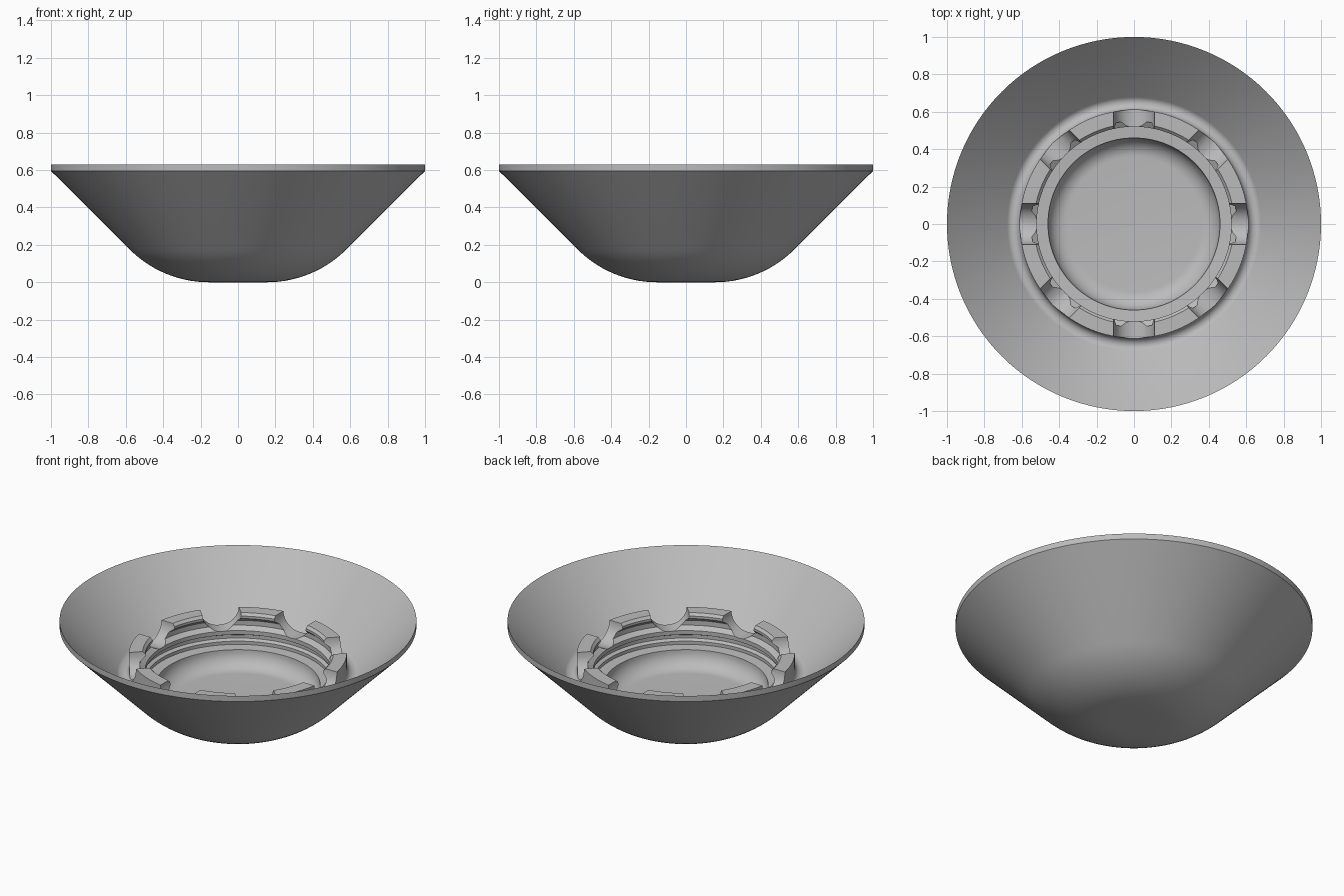
import bpy, bmesh, math

if "Cube" in bpy.data.objects:
    bpy.data.objects.remove(bpy.data.objects["Cube"])

grey = bpy.data.materials.new("plain grey")
grey.diffuse_color = (0.5, 0.5, 0.5, 1)
grey.use_nodes = True
grey.node_tree.nodes["Principled BSDF"].inputs["Base Color"].default_value = grey.diffuse_color


def arc(cx, cz, r, a0, a1, n):
    """Points along an arc in the radius/height plane, angles in degrees."""
    return [(cx + r * math.cos(math.radians(a0 + (a1 - a0) * i / n)),
             cz + r * math.sin(math.radians(a0 + (a1 - a0) * i / n)))
            for i in range(n + 1)]


def lathe(name, profile, steps=128):
    """Spin a radius/height profile around z into a closed solid."""
    bm = bmesh.new()
    verts = [bm.verts.new((r, 0, z)) for r, z in profile]
    edges = [bm.edges.new(p) for p in zip(verts, verts[1:])]
    bmesh.ops.spin(bm, geom=verts + edges, cent=(0, 0, 0), axis=(0, 0, 1),
                   angle=math.tau, steps=steps, use_duplicate=False)
    bmesh.ops.remove_doubles(bm, verts=bm.verts[:], dist=1e-5)
    bmesh.ops.recalc_face_normals(bm, faces=bm.faces[:])
    mesh = bpy.data.meshes.new(name)
    bm.to_mesh(mesh)
    bm.free()
    obj = bpy.data.objects.new(name, mesh)
    bpy.context.collection.objects.link(obj)
    mesh.materials.append(grey)
    return obj


# Outer shell: flat base, rounded corner, 45 degree flare, upright rim
profile = [(0, 0)] + arc(0.155, 0.6, 0.6, -90, -45, 14) + [(1, 0.595), (1, 0.63)]
# Inner flare, rounded into the outside wall of the ring
profile += arc(0.65, 0.337, 0.04, -45, -180, 10)
# Ring: crown, snap lip, retaining grooves and seat ledge
profile += [(0.61, 0.43), (0.535, 0.43), (0.52, 0.415), (0.52, 0.40),
            (0.55, 0.375), (0.55, 0.345), (0.52, 0.325), (0.52, 0.30),
            (0.54, 0.29), (0.54, 0.27), (0.52, 0.26), (0.52, 0.24), (0.46, 0.235)]
# Rounded well and flat floor
profile += arc(0.36, 0.235, 0.1, 0, -90, 10)[1:] + [(0, 0.135)]
bowl = lathe("bowl_with_ring", profile)

# Eight round notches cut through the ring crown
bm = bmesh.new()
for i in range(8):
    a = i * math.tau / 8
    ends = []
    for r in (0.47, 0.635):
        ends.append([bm.verts.new((r * math.cos(a) - 0.11 * math.cos(t) * math.sin(a),
                                   r * math.sin(a) + 0.11 * math.cos(t) * math.cos(a),
                                   0.432 + 0.11 * math.sin(t)))
                     for t in [math.tau * k / 32 for k in range(32)]])
    bm.faces.new(ends[0])
    bm.faces.new(ends[1])
    for k in range(32):
        j = (k + 1) % 32
        bm.faces.new((ends[0][k], ends[0][j], ends[1][j], ends[1][k]))
bmesh.ops.recalc_face_normals(bm, faces=bm.faces[:])
mesh = bpy.data.meshes.new("notch_cutter")
bm.to_mesh(mesh)
bm.free()
cutter = bpy.data.objects.new("notch_cutter", mesh)
bpy.context.collection.objects.link(cutter)
cutter.hide_render = True

cut = bowl.modifiers.new("notches", "BOOLEAN")
cut.operation = "DIFFERENCE"
cut.solver = "EXACT"
cut.object = cutter
bpy.context.view_layer.objects.active = bowl
bowl.select_set(True)
bpy.ops.object.modifier_apply(modifier=cut.name)
bpy.data.objects.remove(cutter)
bpy.ops.object.shade_smooth_by_angle(angle=math.radians(30))
